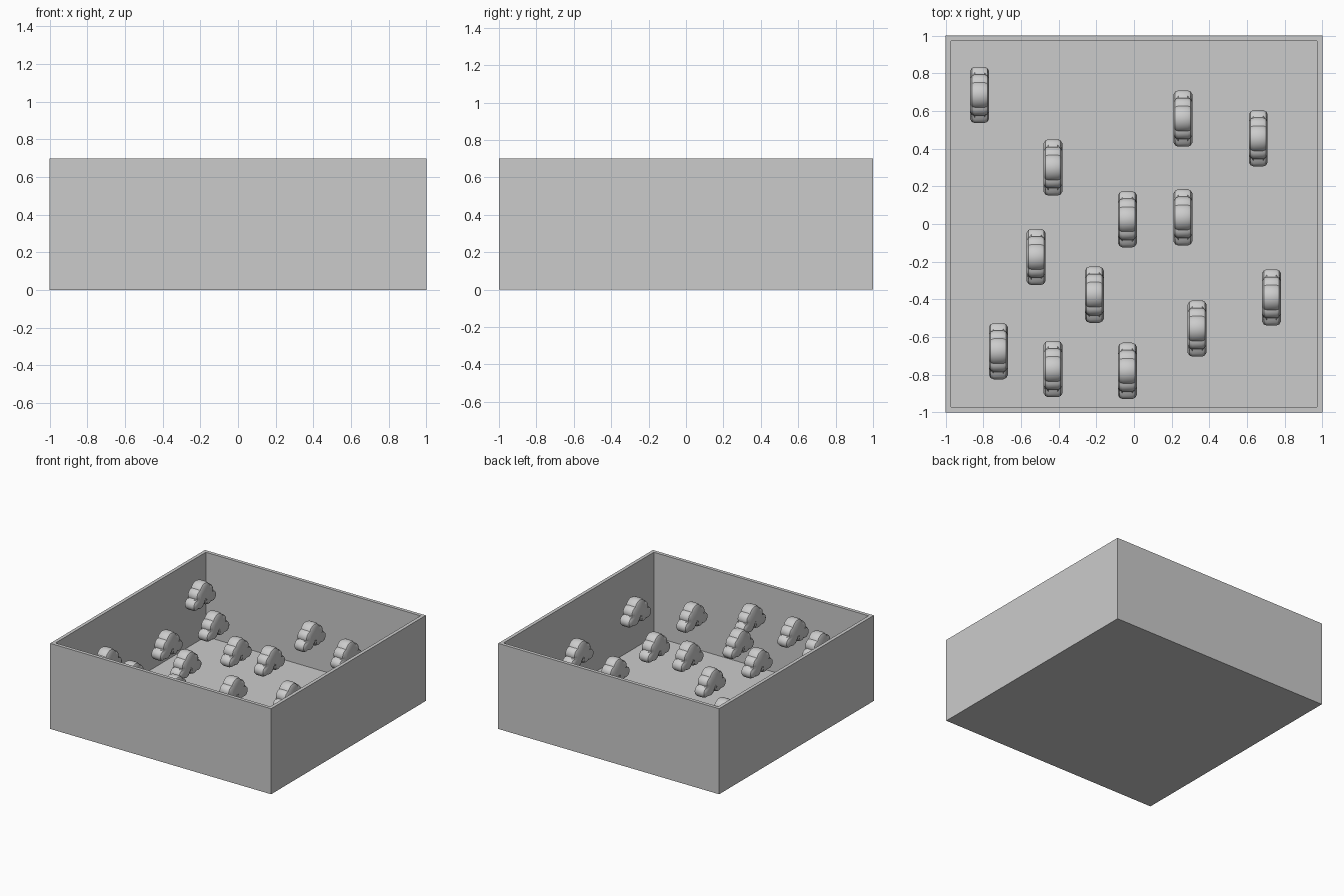
import bpy, bmesh
from math import sin, cos, pi, sqrt

if "Cube" in bpy.data.objects:
    bpy.data.objects.remove(bpy.data.objects["Cube"])

WALL, HEIGHT, FLOOR = 0.04, 0.70, 0.01


def finish(bm, name):
    bmesh.ops.recalc_face_normals(bm, faces=bm.faces[:])
    me = bpy.data.meshes.new(name)
    bm.to_mesh(me)
    bm.free()
    ob = bpy.data.objects.new(name, me)
    bpy.context.collection.objects.link(ob)
    return ob


# Open tray: a block whose top is inset and pushed down to the thin floor
bm = bmesh.new()
bmesh.ops.create_cube(bm, size=1)
for v in bm.verts:
    v.co = (v.co.x * 2, v.co.y * 2, (v.co.z + 0.5) * HEIGHT)
top = max(bm.faces, key=lambda f: f.calc_center_median().z)
bmesh.ops.inset_region(bm, faces=[top], thickness=WALL)
inner = bmesh.ops.extrude_face_region(bm, geom=[top])
for v in [g for g in inner["geom"] if isinstance(g, bmesh.types.BMVert)]:
    v.co.z = FLOOR
if top.is_valid:
    bmesh.ops.delete(bm, geom=[top], context='FACES_ONLY')
finish(bm, "open_box")

# Puff outline: bumps as (y, z, radius), mirrored in y
half = [(0.06, 0.025, 0.05), (0.105, -0.035, 0.045), (0.05, -0.03, 0.055)]
bumps = [(0, 0.04, 0.075)] + half + [(-y, z, r) for y, z, r in half]


def outline(shrink, n=96):
    pts = []
    for i in range(n):
        dy, dz = cos(2 * pi * i / n), sin(2 * pi * i / n)
        far = 0
        for y, z, r in bumps:
            along = y * dy + z * dz
            disc = (r - shrink) ** 2 - (y * y + z * z - along * along)
            if disc >= 0:
                far = max(far, along + sqrt(disc))
        pts.append((far * dy, far * dz))
    return pts


# Puff solid: outline swept across x with rounded rims and flat sides
bm = bmesh.new()
sections = [(0.05, 0.022), (0.041, 0.007), (0.025, 0)]
sections = [(-x, s) for x, s in sections] + sections[::-1]
rings = [[bm.verts.new((x, y, z)) for y, z in outline(s)] for x, s in sections]
for a, b in zip(rings, rings[1:]):
    for i in range(len(a)):
        j = (i + 1) % len(a)
        bm.faces.new((a[i], a[j], b[j], b[i]))
bm.faces.new(rings[0])
bm.faces.new(rings[-1])
first = finish(bm, "cloud_1")
bpy.context.view_layer.objects.active = first
first.select_set(True)
bpy.ops.object.shade_smooth_by_angle(angle=0.6)

# Scattered clouds, all floating at the same height
spots = [(-0.82, 0.685), (-0.43, 0.30), (0.26, 0.56), (0.66, 0.455),
         (-0.035, 0.025), (0.26, 0.035), (-0.52, -0.175), (-0.21, -0.375),
         (0.73, -0.39), (0.335, -0.555), (-0.72, -0.675), (-0.43, -0.77),
         (-0.035, -0.78)]
for k, (x, y) in enumerate(spots):
    ob = first
    if k:
        ob = bpy.data.objects.new(f"cloud_{k + 1}", first.data)
        bpy.context.collection.objects.link(ob)
    ob.location = (x, y, 0.5)
